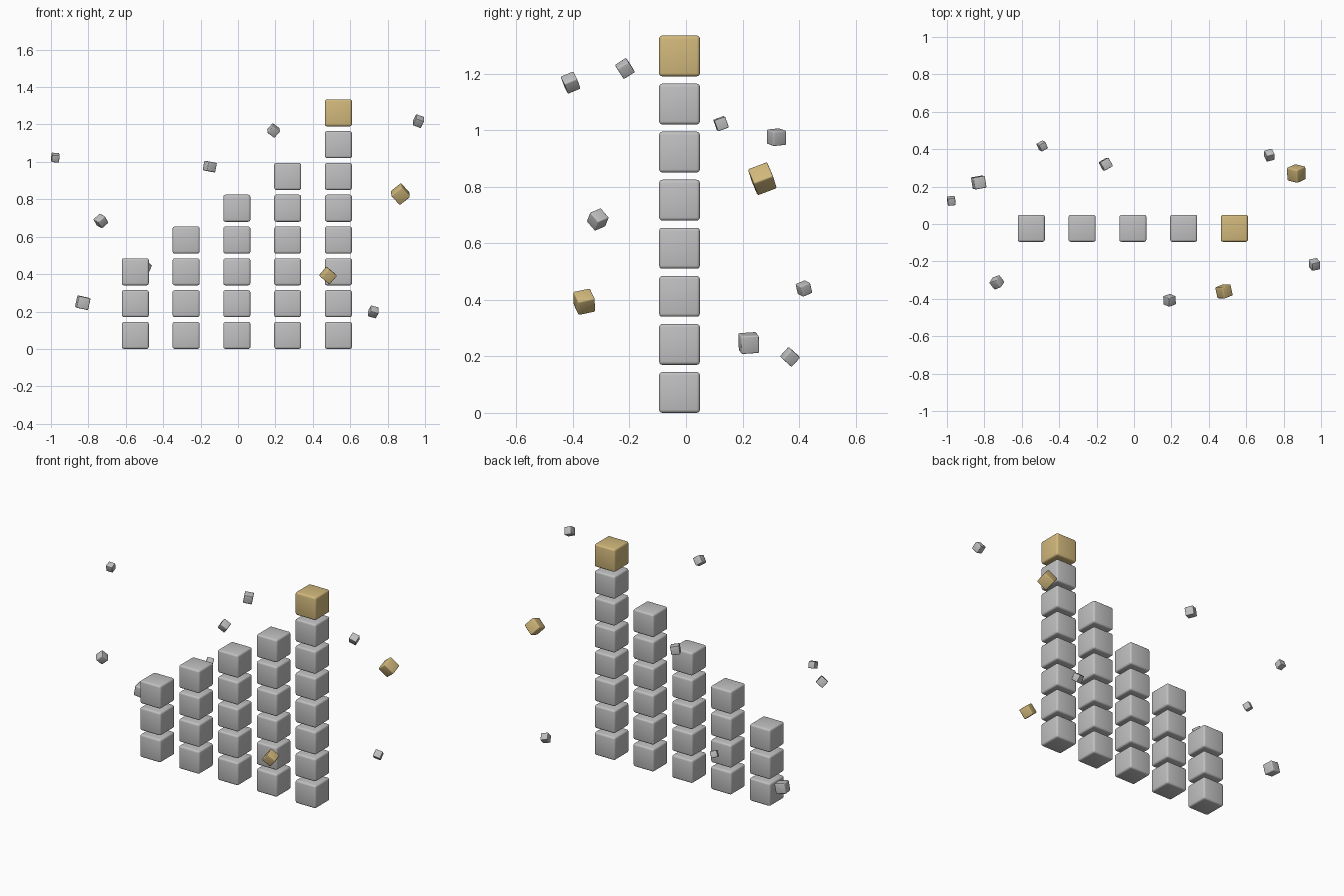
import bpy
import bmesh
from math import radians
from mathutils import Euler

default = bpy.data.objects.get("Cube")
if default:
    bpy.data.objects.remove(default, do_unlink=True)


def make_material(name, colour):
    mat = bpy.data.materials.new(name)
    mat.use_nodes = True
    mat.diffuse_color = colour
    mat.node_tree.nodes["Principled BSDF"].inputs["Base Color"].default_value = colour
    return mat


grey = make_material("light grey", (0.53, 0.53, 0.54, 1))
gold = make_material("soft gold", (0.64, 0.48, 0.2, 1))


def block(name, size, location, mat, turn=(0, 0, 0)):
    """Cube with softly rounded edges."""
    mesh = bpy.data.meshes.new(name)
    bm = bmesh.new()
    bmesh.ops.create_cube(bm, size=size)
    bmesh.ops.bevel(bm, geom=bm.edges[:], offset=size * 0.08, segments=3,
                    profile=0.5, affect='EDGES')
    for face in bm.faces:
        face.smooth = True
    bm.to_mesh(mesh)
    bm.free()
    mesh.materials.append(mat)
    obj = bpy.data.objects.new(name, mesh)
    obj.location = location
    obj.rotation_euler = Euler([radians(a) for a in turn])
    bpy.context.collection.objects.link(obj)
    return obj


# Rising columns of stacked blocks, the tallest capped in gold
SIZE, PITCH, SPACING = 0.1445, 0.17, 0.2715
for col, count in enumerate((3, 4, 5, 6, 8)):
    for row in range(count):
        top_cap = count == 8 and row == count - 1
        block("gold_cap" if top_cap else f"column_{col + 1}_block_{row + 1}", SIZE,
              (-0.549 + col * SPACING, -0.023, SIZE / 2 + row * PITCH),
              gold if top_cap else grey)

# Small tumbling blocks around the columns: size, centre, turn
floating_grey = [
    (0.041, (-0.977, 0.124, 1.023), (20, 4, 6)),
    (0.05, (-0.733, -0.312, 0.684), (25, -40, 20)),
    (0.064, (-0.83, 0.222, 0.247), (4, 12, 10)),
    (0.052, (-0.151, 0.32, 0.975), (5, 10, 30)),
    (0.049, (0.19, -0.408, 1.168), (28, 35, 20)),
    (0.047, (0.965, -0.216, 1.218), (35, 20, 12)),
    (0.045, (0.724, 0.368, 0.198), (-40, 15, 15)),
    (0.04, (-0.491, 0.417, 0.44), (22, 15, 30)),
]
floating_gold = [
    (0.073, (0.868, 0.27, 0.828), (30, 45, 25)),
    (0.062, (0.481, -0.36, 0.393), (15, 38, 22)),
]
for label, mat, items in (("grey", grey, floating_grey), ("gold", gold, floating_gold)):
    for i, (size, centre, turn) in enumerate(items):
        block(f"floating_{label}_block_{i + 1}", size, centre, mat, turn)
